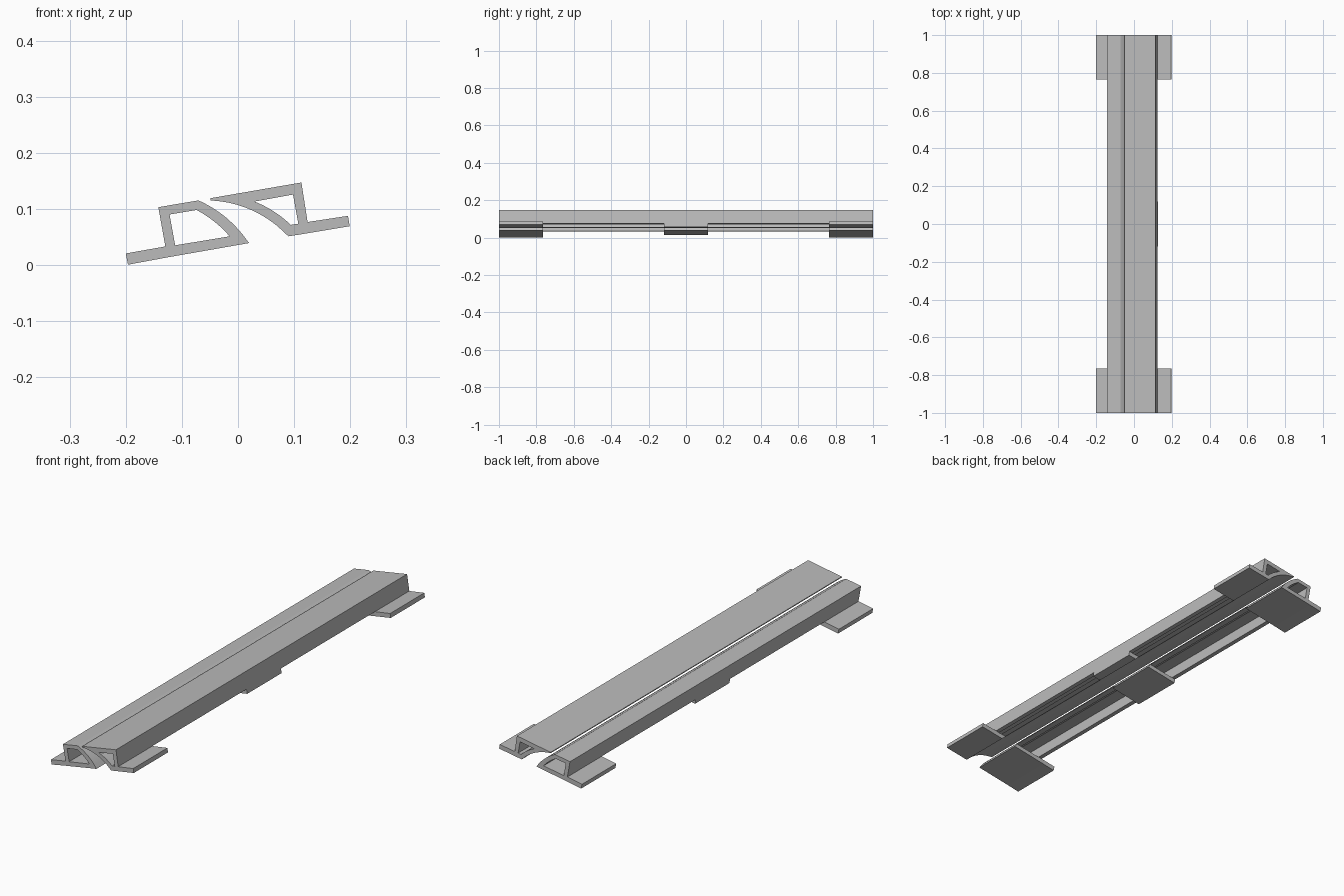
import bpy, bmesh
from mathutils import Vector

if "Cube" in bpy.data.objects:
    bpy.data.objects.remove(bpy.data.objects["Cube"])

grey = bpy.data.materials.new("mid grey")
grey.diffuse_color = (0.5, 0.5, 0.5, 1)
grey.use_nodes = True
grey.node_tree.nodes["Principled BSDF"].inputs["Base Color"].default_value = grey.diffuse_color

STATIONS = [-1.0, -0.765, -0.118, 0.118, 0.765, 1.0]


def bow(a, b, sag, n=12):
    """Points on a shallow curve from a to b, bulging upward."""
    a, b = Vector(a), Vector(b)
    d = b - a
    up = Vector((-d.y, d.x)).normalized()
    return [tuple(a + d * t + up * 4 * t * (1 - t) * sag)
            for t in (i / n for i in range(n + 1))]


def build_rail(name, shell, plate, foot):
    """Extrude the section cells along y, dropping faces shared by two cells."""
    bm = bmesh.new()
    verts, faces = {}, {}

    def vert(p, y):
        key = (round(p[0], 5), y, round(p[1], 5))
        if key not in verts:
            verts[key] = bm.verts.new(key)
        return verts[key]

    def toggle(loop):
        key = frozenset(loop)
        if key in faces:
            del faces[key]
        else:
            faces[key] = loop

    for i, (y0, y1) in enumerate(zip(STATIONS, STATIONS[1:])):
        cells = [shell]
        if i in (0, 2, 4):
            cells.append(plate)      # base plate at the ends and middle
        if i in (0, 4):
            cells.append(foot)       # projecting flange at the ends only
        for ring in cells:
            front = [vert(p, y0) for p in ring]
            back = [vert(p, y1) for p in ring]
            toggle(front)
            toggle(back[::-1])
            for k in range(len(ring)):
                j = (k + 1) % len(ring)
                toggle([front[k], back[k], back[j], front[j]])
    for loop in faces.values():
        bm.faces.new(loop)
    bmesh.ops.delete(bm, geom=[v for v in bm.verts if not v.link_faces],
                     context='VERTS')
    bmesh.ops.recalc_face_normals(bm, faces=bm.faces)
    mesh = bpy.data.meshes.new(name)
    bm.to_mesh(mesh)
    bm.free()
    mesh.materials.append(grey)
    obj = bpy.data.objects.new(name, mesh)
    bpy.context.collection.objects.link(obj)
    bpy.ops.object.select_all(action='DESELECT')
    obj.select_set(True)
    bpy.context.view_layer.objects.active = obj
    bpy.ops.object.shade_smooth_by_angle(angle=0.4)


def rail(name, top_out, top_in, arc, hole_arc, hole_top, wall_out, wall_in,
         under, tip, foot_end):
    shell = ([wall_out, top_out] + top_in + arc + hole_arc[::-1]
             + [hole_top, wall_in])
    plate = [wall_out, wall_in, hole_arc[-1], arc[-1], tip, under]
    foot = [wall_out, under, foot_end[1], foot_end[0]]
    build_rail(name, shell, plate, foot)


# Left rail: upright wall, short top and convex sloping face
rail("left_rail", (-0.142, 0.103), [],
     bow((-0.0705, 0.115), (0.008, 0.0545), 0.006),
     bow((-0.074, 0.098), (-0.015, 0.051), 0.0036),
     (-0.122, 0.09), (-0.1295, 0.033), (-0.112, 0.035),
     (-0.126, 0.0135), (0.0196, 0.039),
     [(-0.2, 0.0205), (-0.196, 0.0005)])

# Right rail: upright wall, wide top ending in a lip over the hollow face
rail("right_rail", (0.113, 0.147), [(-0.049, 0.119)],
     bow((-0.049, 0.115), (0.0705, 0.069), 0.0105),
     bow((0.0295, 0.113), (0.094, 0.0715), 0.0037),
     (0.098, 0.1255), (0.124, 0.0765), (0.1075, 0.0735),
     (0.127, 0.057), (0.09, 0.051),
     [(0.196, 0.0875), (0.199, 0.069)])
